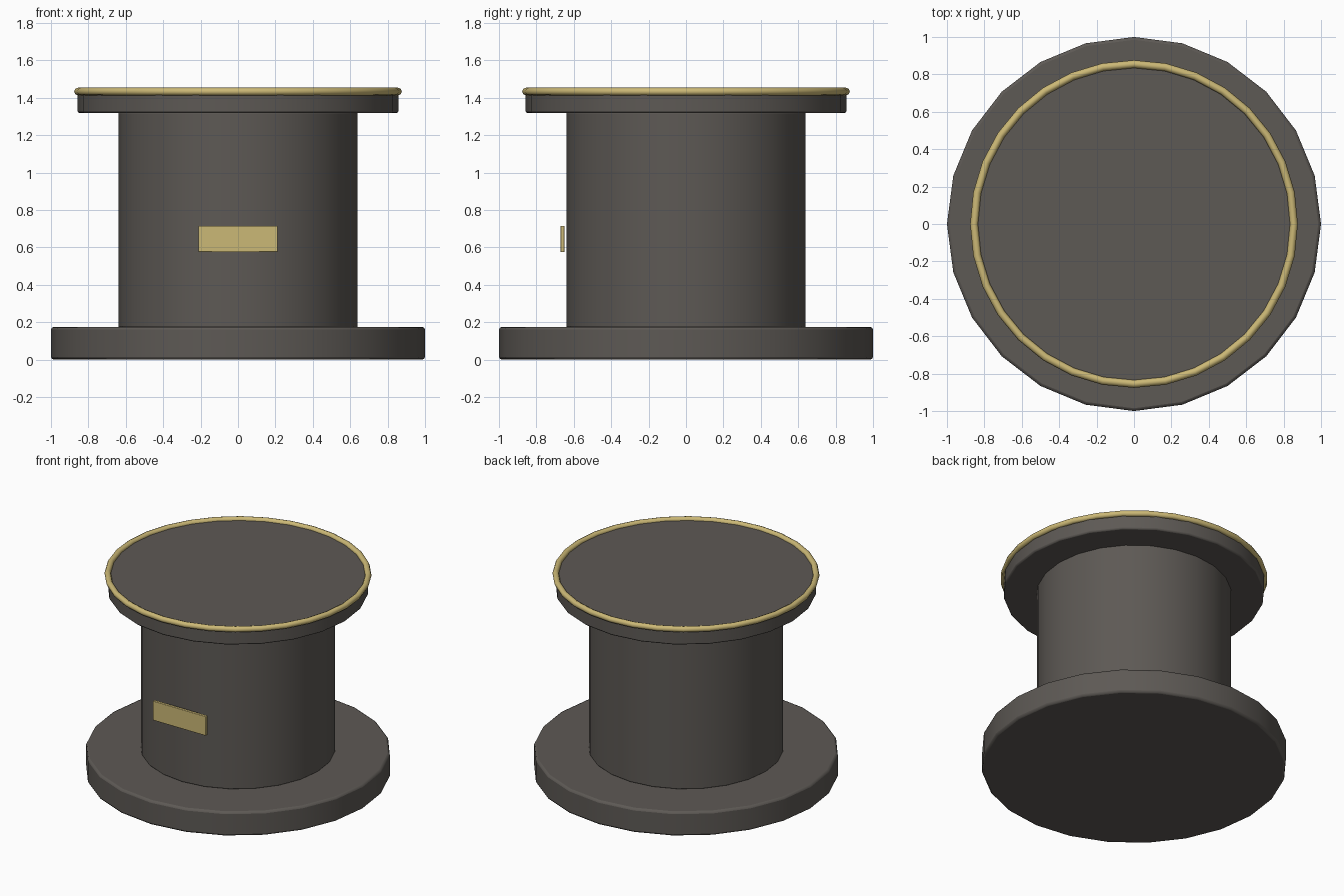
import bpy

if "Cube" in bpy.data.objects:
    bpy.data.objects.remove(bpy.data.objects["Cube"])


def material(name, color):
    m = bpy.data.materials.new(name)
    m.diffuse_color = (*color, 1)
    m.use_nodes = True
    m.node_tree.nodes["Principled BSDF"].inputs["Base Color"].default_value = m.diffuse_color
    return m


dark = material("dark_metal", (0.11, 0.10, 0.09))
gold = material("pale_gold", (0.60, 0.48, 0.18))


def finish(name, mat, bevel=0.0, angle=0.6):
    ob = bpy.context.object
    ob.name = name
    ob.data.materials.append(mat)
    if bevel:
        b = ob.modifiers.new("bevel", 'BEVEL')
        b.width = bevel
        b.segments = 2
        b.limit_method = 'ANGLE'
        b.angle_limit = 0.6
    bpy.ops.object.shade_smooth_by_angle(angle=angle)
    return ob


def disc(name, radius, z0, z1, bevel):
    bpy.ops.mesh.primitive_cylinder_add(
        vertices=24, radius=radius, depth=z1 - z0, location=(0, 0, (z0 + z1) / 2))
    return finish(name, dark, bevel)


# Stacked round parts
disc("base", 1.0, 0.0, 0.175, 0.015)
disc("column", 0.64, 0.17, 1.325, 0.01)
disc("top_plate", 0.857, 1.318, 1.433, 0.01)

# Gold rim around the top plate
bpy.ops.mesh.primitive_torus_add(
    major_segments=32, minor_segments=8, major_radius=0.855, minor_radius=0.021,
    location=(0, 0, 1.433))
finish("rim_ring", gold, angle=1.0)

# Gold plaque on the front of the column
bpy.ops.mesh.primitive_cube_add(size=1, location=(0, -0.66, 0.645))
plaque = bpy.context.object
plaque.scale = (0.424, 0.021, 0.14)
bpy.ops.object.transform_apply(location=False, rotation=False, scale=True)
finish("front_plaque", gold, bevel=0.003)
